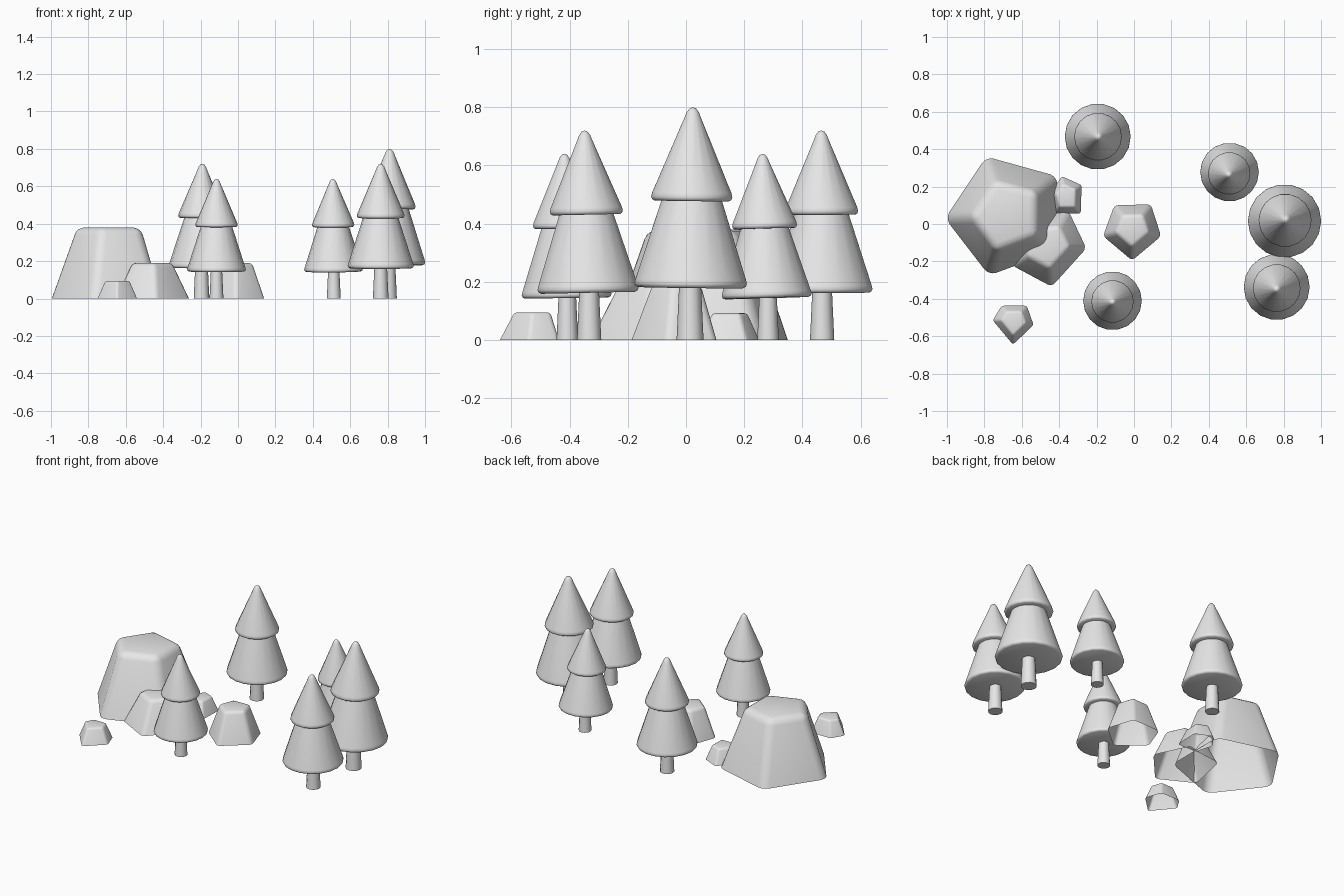
import bpy, bmesh, math
from mathutils import Vector

default_cube = bpy.data.objects.get("Cube")
if default_cube:
    bpy.data.objects.remove(default_cube, do_unlink=True)

grey = bpy.data.materials.new("plain grey")
grey.use_nodes = True
grey.diffuse_color = (0.8, 0.8, 0.8, 1)
for node in grey.node_tree.nodes:
    if node.type == 'BSDF_PRINCIPLED':
        node.inputs["Base Color"].default_value = grey.diffuse_color


def finish(name, bm, angle):
    """Turn a bmesh into a shaded, coloured object."""
    bmesh.ops.recalc_face_normals(bm, faces=bm.faces)
    mesh = bpy.data.meshes.new(name)
    bm.to_mesh(mesh)
    bm.free()
    mesh.materials.append(grey)
    obj = bpy.data.objects.new(name, mesh)
    bpy.context.collection.objects.link(obj)
    bpy.ops.object.select_all(action='DESELECT')
    obj.select_set(True)
    bpy.context.view_layer.objects.active = obj
    bpy.ops.object.shade_smooth_by_angle(angle=math.radians(angle))
    return obj


def lathe(name, profile, sides, size):
    """Revolve (radius, height) points around z, closing both ends."""
    bm = bmesh.new()
    verts = [bm.verts.new((r * size, 0, z * size)) for r, z in profile]
    edges = [bm.edges.new(pair) for pair in zip(verts, verts[1:])]
    bmesh.ops.spin(bm, geom=verts + edges, cent=(0, 0, 0), axis=(0, 0, 1),
                   angle=math.tau, steps=sides, use_merge=True)
    bmesh.ops.remove_doubles(bm, verts=bm.verts, dist=0.0001)
    return finish(name, bm, 50)


# Profiles of a tree of height 1
TRUNK = [(0, 0), (0.058, 0), (0.045, 0.28), (0, 0.28)]
LOWER = [(0, 0.225), (0.228, 0.225), (0.24, 0.231), (0.245, 0.243),
         (0.241, 0.26), (0.125, 0.62), (0, 0.64)]
UPPER = [(0, 0.598), (0.163, 0.598), (0.173, 0.604), (0.177, 0.615),
         (0.173, 0.632), (0.036, 0.955), (0.027, 0.978), (0.015, 0.994), (0, 1)]


def tree(name, x, y, height, lean_x, lean_y):
    """A trunk with two foliage tiers that lean slightly."""
    for part, profile, sides in (("trunk", TRUNK, 12),
                                 ("lower_foliage", LOWER, 18),
                                 ("upper_foliage", UPPER, 18)):
        obj = lathe(f"{name}_{part}", profile, sides, height)
        obj.location = (x, y, 0)
        if part != "trunk":
            obj.rotation_euler = (-lean_y, lean_x, 0)


def rock(name, corners, height, taper, bevel):
    """A tapered five-sided rock, rounded above and open below."""
    bm = bmesh.new()
    base = [Vector((x, y, 0)) for x, y in corners]
    centre = sum(base, Vector()) / len(base)
    low = [bm.verts.new(p) for p in base]
    top = [bm.verts.new(centre.lerp(p, taper) + Vector((0, 0, height)))
           for p in base]
    bm.faces.new(top)
    for i in range(len(base)):
        j = (i + 1) % len(base)
        bm.faces.new((low[i], low[j], top[j], top[i]))
    ridges = [e for e in bm.edges if not e.is_boundary]
    bmesh.ops.bevel(bm, geom=ridges, offset=bevel, segments=3,
                    profile=0.5, affect='EDGES', clamp_overlap=True)
    finish(name, bm, 40)


# Trees
tree("back_tree", -0.195, 0.468, 0.72, 0.006, -0.004)
tree("front_tree", -0.115, -0.408, 0.64, 0.0, -0.016)
tree("inner_left_tree", 0.512, 0.282, 0.64, -0.008, -0.03)
tree("tall_tree", 0.803, 0.014, 0.80, 0.01, 0.012)
tree("front_left_tree", 0.763, -0.333, 0.72, 0.0, -0.022)

# Rocks
rock("boulder", [(-1.01, 0.03), (-0.79, 0.36), (-0.41, 0.255),
                 (-0.41, -0.14), (-0.775, -0.275)], 0.38, 0.59, 0.04)
rock("medium_rock", [(-0.255, -0.13), (-0.35, 0.07), (-0.60, 0.04),
                     (-0.655, -0.22), (-0.44, -0.335)], 0.19, 0.56, 0.024)
rock("middle_rock", [(-0.165, -0.065), (-0.105, 0.10), (0.09, 0.105),
                     (0.145, -0.065), (-0.01, -0.195)], 0.19, 0.58, 0.02)
rock("back_pebble", [(-0.28, 0.208), (-0.385, 0.255), (-0.45, 0.165),
                     (-0.42, 0.055), (-0.285, 0.055)], 0.092, 0.62, 0.012)
rock("front_pebble", [(-0.755, -0.515), (-0.708, -0.437), (-0.573, -0.437),
                      (-0.537, -0.54), (-0.647, -0.645)], 0.095, 0.62, 0.012)
